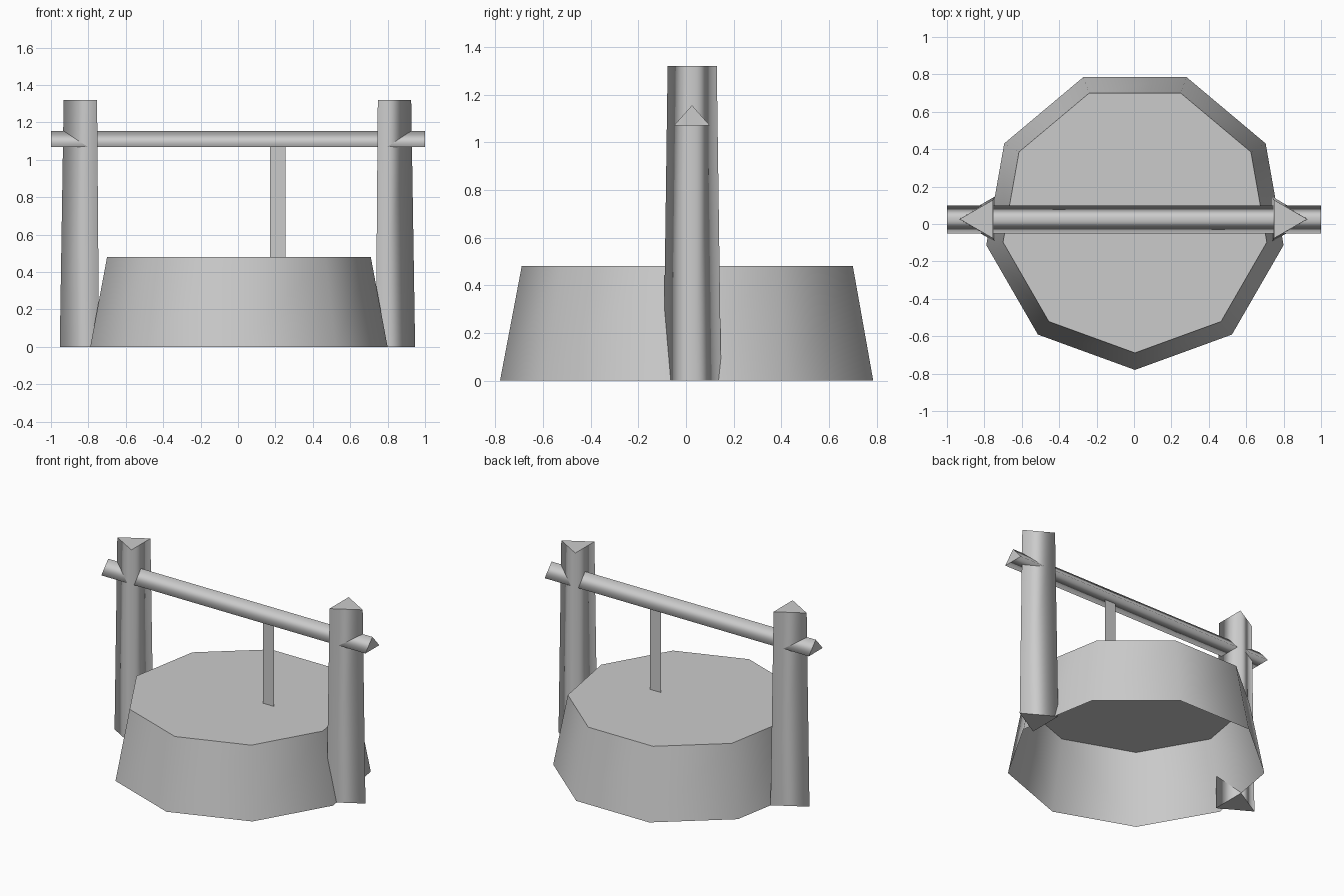
import bpy, bmesh
from math import cos, sin, pi
from mathutils import Vector

cube = bpy.data.objects.get("Cube")
if cube:
    bpy.data.objects.remove(cube, do_unlink=True)

grey = bpy.data.materials.new("plain grey")
grey.use_nodes = True
colour = (0.6, 0.6, 0.6, 1)
grey.diffuse_color = colour
grey.node_tree.nodes["Principled BSDF"].inputs["Base Color"].default_value = colour


def finish(name, bm):
    mesh = bpy.data.meshes.new(name)
    bm.to_mesh(mesh)
    bm.free()
    mesh.materials.append(grey)
    obj = bpy.data.objects.new(name, mesh)
    bpy.context.collection.objects.link(obj)
    return obj


def ngon(sides, radius, start, centre, z):
    """Ring of points around a centre at height z."""
    angles = [start + 2 * pi * i / sides for i in range(sides)]
    return [Vector((centre[0] + radius * cos(a), centre[1] + radius * sin(a), z))
            for a in angles]


def loft(name, ring_a, ring_b, cap_a=True):
    """Smooth sides between two rings, with flat caps and sharp rims."""
    bm = bmesh.new()
    a = [bm.verts.new(p) for p in ring_a]
    b = [bm.verts.new(p) for p in ring_b]
    n = len(a)
    for i in range(n):
        j = (i + 1) % n
        bm.faces.new((a[i], a[j], b[j], b[i])).smooth = True
    caps = [bm.faces.new(b)]
    if cap_a:
        caps.append(bm.faces.new(a[::-1]))
    for cap in caps:
        for edge in cap.edges:
            edge.smooth = False
    if cap_a:
        bmesh.ops.recalc_face_normals(bm, faces=bm.faces)
    return finish(name, bm)


# Nine-sided tapered well wall, closed on top and open underneath
centre = (0.005, 0.027)
loft("well_wall",
     ngon(9, 0.807, -pi / 2, centre, 0),
     ngon(9, 0.716, -pi / 2, centre, 0.48), cap_a=False)

# Three-sided tapered posts, pointing outwards
for name, x, start in (("left_post", 0.807, 0), ("right_post", -0.813, pi)):
    loft(name,
         ngon(3, 0.14, start, (x, 0.026), 0),
         ngon(3, 0.119, start, (x, 0.026), 1.32))

# Three-sided crossbeam with its ridge on top
profile = [(-0.05, 1.07), (0.1, 1.07), (0.025, 1.155)]
loft("crossbeam", *[[Vector((x, y, z)) for y, z in profile] for x in (-1, 1)])

# Flat rope strip hanging from the beam
bm = bmesh.new()
bm.faces.new([bm.verts.new((x, 0.025, z)) for x, z in
              ((0.17, 0.48), (0.255, 0.48), (0.255, 1.075), (0.17, 1.075))])
finish("rope", bm)
